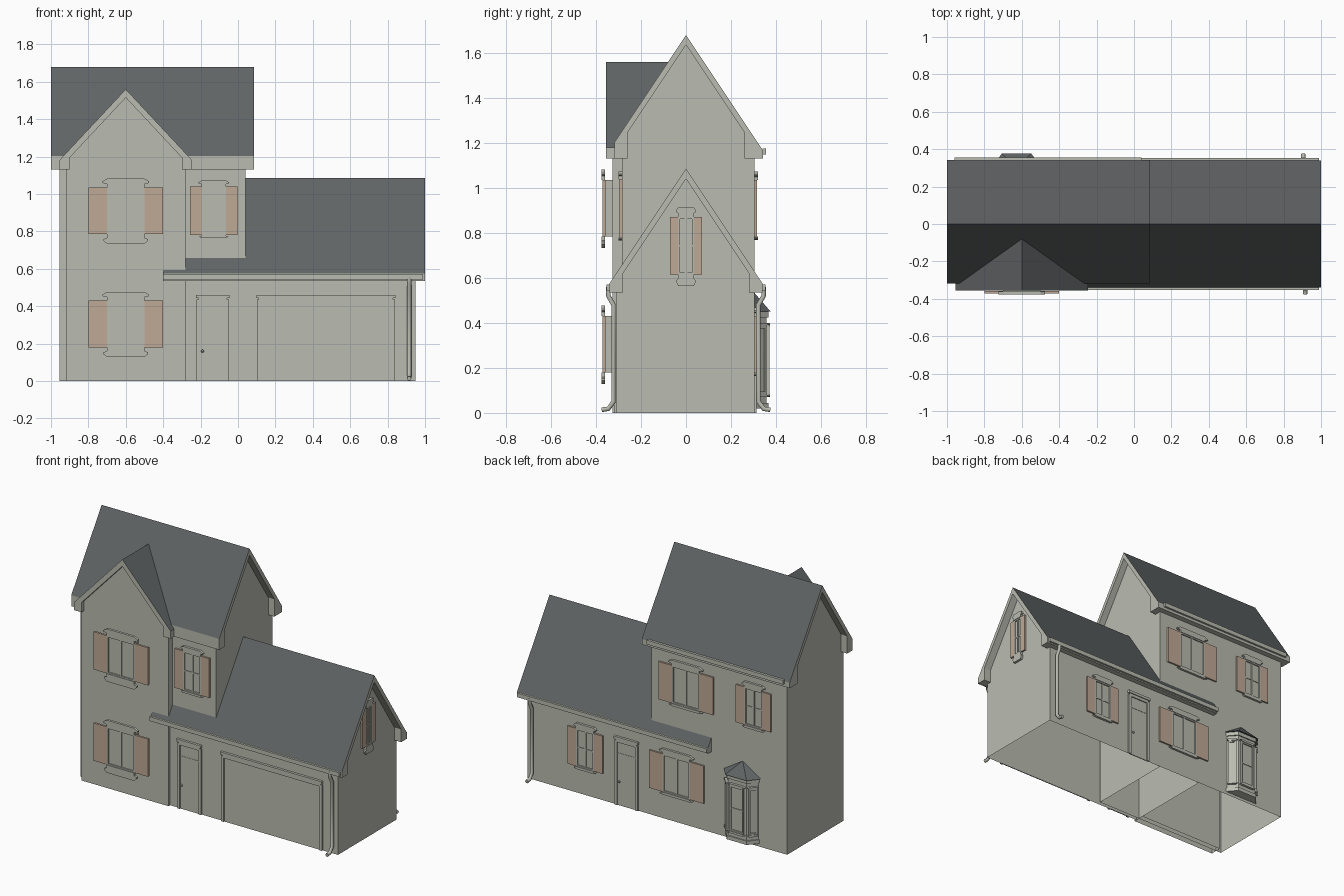
import bpy, bmesh
from math import pi, atan2, hypot
from mathutils import Matrix, Vector

cube = bpy.data.objects.get("Cube")
if cube:
    bpy.data.objects.remove(cube, do_unlink=True)


def material(name, rgb):
    m = bpy.data.materials.new(name)
    m.use_nodes = True
    m.diffuse_color = (*rgb, 1)
    m.node_tree.nodes["Principled BSDF"].inputs["Base Color"].default_value = (*rgb, 1)
    return m


WALL = material("pale plaster", (0.49, 0.505, 0.44))
ROOF = material("slate roof", (0.118, 0.127, 0.13))
SHUTTER = material("tan shutter", (0.52, 0.40, 0.305))


def finish(name, bm, mats, matrix=None):
    me = bpy.data.meshes.new(name)
    bmesh.ops.recalc_face_normals(bm, faces=bm.faces)
    bm.to_mesh(me)
    bm.free()
    for m in mats:
        me.materials.append(m)
    ob = bpy.data.objects.new(name, me)
    if matrix:
        ob.matrix_world = matrix
    bpy.context.collection.objects.link(ob)
    return ob


def add_prism(bm, outline, axis, a, b, mat=0):
    """Extrude a 2D outline along an axis from a to b."""
    place = {"x": lambda p, t: (t, p[0], p[1]),
             "y": lambda p, t: (p[0], t, p[1]),
             "z": lambda p, t: (p[0], p[1], t)}[axis]
    lo = [bm.verts.new(place(p, a)) for p in outline]
    hi = [bm.verts.new(place(p, b)) for p in outline]
    n = len(outline)
    faces = [bm.faces.new(lo), bm.faces.new(hi)]
    faces += [bm.faces.new((lo[i], lo[(i + 1) % n], hi[(i + 1) % n], hi[i])) for i in range(n)]
    for f in faces:
        f.material_index = mat


def add_box(bm, x0, x1, y0, y1, z0, z1, mat=0):
    add_prism(bm, [(x0, y0), (x1, y0), (x1, y1), (x0, y1)], "z", z0, z1, mat)


def box(name, mat, *size):
    bm = bmesh.new()
    add_box(bm, *size)
    return finish(name, bm, [mat])


def gabled_walls(name, axis, a, b, h0, h1, mid, ridge, slope):
    """House body with pointed ends, open underneath."""
    bm = bmesh.new()
    pts = [(h0, 0), (h1, 0), (h1, ridge - slope * (h1 - mid)), (mid, ridge),
           (h0, ridge - slope * (mid - h0))]
    add_prism(bm, pts, axis, a, b)
    bmesh.ops.recalc_face_normals(bm, faces=bm.faces)
    floor = [f for f in bm.faces if f.calc_center_median().z < 0.001]
    bmesh.ops.delete(bm, geom=floor, context="FACES_ONLY")
    return finish(name, bm, [WALL])


def gabled_roof(name, axis, a, b, mid, w0, w1, inner, ridge, slope, base, thick=0.045):
    """Roof band with boxed eaves; upward faces are slate, the rest is trim."""
    under = ridge - thick
    pts = [(mid - w0, ridge - slope * w0), (mid, ridge), (mid + w1, ridge - slope * w1),
           (mid + w1, base), (mid + inner, base), (mid + inner, under - slope * inner),
           (mid, under), (mid - inner, under - slope * inner), (mid - inner, base), (mid - w0, base)]
    bm = bmesh.new()
    add_prism(bm, pts, axis, a, b)
    bmesh.ops.recalc_face_normals(bm, faces=bm.faces)
    for f in bm.faces:
        f.material_index = 1 if f.normal.z > 0.3 else 0
    return finish(name, bm, [WALL, ROOF])


# House bodies and roofs
gabled_walls("tower_walls", "x", -0.955, 0.04, -0.285, 0.305, 0, 1.655, 1.5)
gabled_walls("front_wing_walls", "y", -0.327, -0.25, -0.917, -0.28, -0.6, 1.535, 1.07)
gabled_walls("garage_walls", "x", -0.28, 0.95, -0.31, 0.304, 0, 1.06, 1.5)
gabled_roof("tower_roof", "x", -1.0, 0.085, 0, 0.318, 0.342, 0.26, 1.68, 1.5, 1.13)
gabled_roof("front_wing_roof", "y", -0.355, -0.08, -0.6, 0.355, 0.355, 0.30, 1.56, 1.07, 1.13)
gabled_roof("garage_roof", "x", -0.4, 1.0, 0, 0.34, 0.34, 0.28, 1.085, 1.5, 0.535)

# Gutters
for label, x0, x1, y, z in (("front_gutter", -0.4, 0.99, -0.346, 0.555),
                            ("back_gutter", -0.4, 0.99, 0.346, 0.555),
                            ("tower_back_gutter", -0.96, 0.04, 0.347, 1.16)):
    box(label, WALL, x0, x1, y - 0.008, y + 0.008, z - 0.012, z + 0.016)

# Downspouts
for label, x, s in (("front_downspout", 0.915, -1), ("back_downspout", 0.905, 1)):
    cu = bpy.data.curves.new(label, "CURVE")
    cu.dimensions = "3D"
    cu.bevel_depth = 0.012
    cu.bevel_resolution = 1
    cu.use_fill_caps = True
    path = [(0.345, 0.56), (0.345, 0.52), (0.322, 0.48), (0.322, 0.05), (0.345, 0.018), (0.375, 0.014)]
    sp = cu.splines.new("POLY")
    sp.points.add(len(path) - 1)
    for p, (y, z) in zip(sp.points, path):
        p.co = (x, s * y, z, 1)
    cu.materials.append(WALL)
    ob = bpy.data.objects.new(label, cu)
    bpy.context.collection.objects.link(ob)


def add_frame(bm, x0, x1, z0, z1, t, y0, y1):
    add_box(bm, x0, x0 + t, y0, y1, z0, z1)
    add_box(bm, x1 - t, x1, y0, y1, z0, z1)
    add_box(bm, x0 + t, x1 - t, y0, y1, z0, z0 + t)
    add_box(bm, x0 + t, x1 - t, y0, y1, z1 - t, z1)


def add_hood(bm, a, z, scale, flare, y0, y1):
    """Flared moulding above (scale > 0) or below (scale < 0) an opening."""
    half = [(a, 0), (a, 0.018), (a + flare, 0.024), (a + flare, 0.032), (a, 0.047)]
    pts = half + [(-x, h) for x, h in reversed(half)]
    add_prism(bm, [(x, z + h * scale) for x, h in pts], "y", y0, y1)


def window(name, pos, turn, w, h, shutter=0.0, cols=2, rows=1, hood=1.0, sill=-0.5, stand=0.0):
    """Framed window facing local -y, with optional shutters and mouldings."""
    bm = bmesh.new()
    a, b = w / 2, h / 2
    back, front = -stand, -stand - 0.012
    add_box(bm, -a, a, -stand - 0.004, 0.004, -b, b)
    add_frame(bm, -a, a, -b, b, 0.009, front, back)
    for i in range(1, cols):
        x = -a + w * i / cols
        add_box(bm, x - 0.006, x + 0.006, front + 0.002, back, -b, b)
    for i in range(1, rows):
        z = -b + h * i / rows
        add_box(bm, -a, a, front + 0.004, back, z - 0.004, z + 0.004)
    if hood:
        add_hood(bm, a, b, hood, 0.025 * w / 0.2, front - 0.004, back)
    if sill:
        add_hood(bm, a, -b, sill, 0.02 * w / 0.2, front - 0.004, back)
    if shutter:
        for x0 in (-a - shutter, a):
            add_box(bm, x0, x0 + shutter, front, back + 0.002, -b, b, 1)
    m = Matrix.Translation(pos) @ Matrix.Rotation(turn, 4, "Z")
    return finish(name, bm, [WALL, SHUTTER], m)


# Front windows
for label, z in (("upper", 0.91), ("lower", 0.305)):
    window(label + "_wing_window", (-0.6, -0.327, z), 0, 0.2, 0.25, 0.1, sill=-1.1, stand=0.033)
window("upper_front_window", (-0.13, -0.285, 0.91), 0, 0.13, 0.26, 0.062, rows=2, hood=0.7, sill=-0.3)
# Gable end window
window("gable_window", (0.95, 0, 0.743), pi / 2, 0.07, 0.255, 0.035, rows=2, hood=0.9, sill=-1.1)
# Back windows
for label, x, z, wide in (("upper_back_wide", -0.218, 0.91, True), ("upper_back_narrow", -0.714, 0.91, False),
                          ("lower_back_narrow", 0.52, 0.305, False), ("lower_back_wide", -0.15, 0.305, True)):
    window(label + "_window", (x, 0.304, z), pi, 0.2 if wide else 0.13, 0.25,
           0.1 if wide else 0.063, rows=1 if wide else 2, hood=0.8, sill=-0.35)


def door(name, pos, turn, w, h, panels, knob=None):
    bm = bmesh.new()
    a = w / 2
    add_box(bm, -a, a, -0.003, 0.003, 0, h)
    for x in (-a, a):
        add_box(bm, x - 0.009, x + 0.009, -0.01, 0, 0, h)
    add_box(bm, -a, a, -0.01, 0, h - 0.012, h + 0.008)
    add_box(bm, -a - 0.012, a + 0.012, -0.016, 0, h + 0.008, h + 0.026)
    for i in range(1, panels):
        add_box(bm, -a, a, -0.005, 0, h * 0.8 * i - 0.003, h * 0.8 * i + 0.003)
    if knob is not None:
        bmesh.ops.create_uvsphere(bm, u_segments=8, v_segments=6, radius=0.008,
                                  matrix=Matrix.Translation((knob, -0.012, 0.16)))
    return finish(name, bm, [WALL], Matrix.Translation(pos) @ Matrix.Rotation(turn, 4, "Z"))


# Doors
door("front_door", (-0.135, -0.31, 0), 0, 0.155, 0.435, 2, -0.055)
door("garage_door", (0.47, -0.31, 0), 0, 0.72, 0.435, 1)
door("back_door", (0.22, 0.304, 0), pi, 0.15, 0.43, 2, -0.05)

# Bay window on the back
BAY_X, WALL_Y = -0.628, 0.303


def bay_outline(grow):
    half = [(0.118 + grow, WALL_Y), (0.068 + grow * 0.6, 0.358 + grow)]
    return [(BAY_X + x, y) for x, y in half] + [(BAY_X - x, y) for x, y in reversed(half)]


bm = bmesh.new()
add_prism(bm, bay_outline(0), "z", 0.02, 0.45)
add_prism(bm, bay_outline(0.008), "z", 0.02, 0.045)
add_prism(bm, bay_outline(0.008), "z", 0.425, 0.45)
finish("bay_walls", bm, [WALL])

bm = bmesh.new()
ring = [bm.verts.new((x, y, 0.45)) for x, y in bay_outline(0.018)]
peak = bm.verts.new((BAY_X, WALL_Y, 0.535))
bm.faces.new(ring)
for i in range(4):
    bm.faces.new((ring[i], ring[(i + 1) % 4], peak))
finish("bay_roof", bm, [ROOF])

corners = [Vector(p) for p in bay_outline(0)]
for label, p, q in zip(("left", "middle", "right"), corners, corners[1:]):
    d = q - p
    c = (p + q) / 2
    window("bay_" + label + "_window", (c.x, c.y, 0.235), atan2(d.y, d.x),
           hypot(d.x, d.y) * 0.72, 0.3, cols=1, rows=2 if label == "middle" else 1,
           hood=0.3, sill=-0.3)
